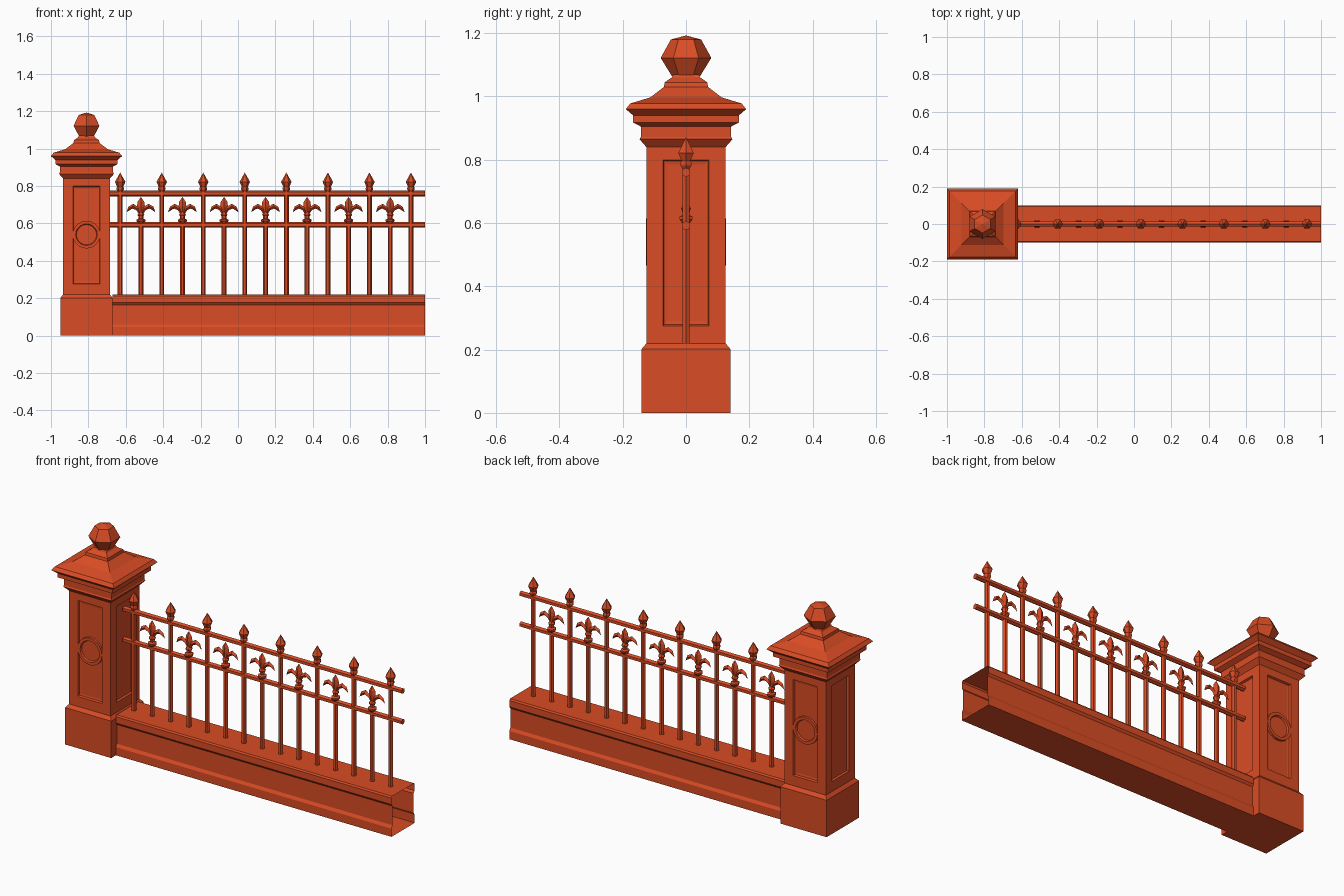
import bpy
import bmesh
from math import cos, sin, pi, sqrt
from mathutils import Matrix, Vector

cube = bpy.data.objects.get("Cube")
if cube:
    bpy.data.objects.remove(cube, do_unlink=True)

# Single painted colour
COLOUR = (0.70, 0.072, 0.018, 1)
paint = bpy.data.materials.new("brick red")
paint.use_nodes = True
paint.diffuse_color = COLOUR
paint.node_tree.nodes["Principled BSDF"].inputs["Base Color"].default_value = COLOUR

PILLAR_X = -0.81


def finish(name, bm):
    """Clean the mesh and turn it into a flat-shaded object."""
    bmesh.ops.remove_doubles(bm, verts=bm.verts, dist=1e-5)
    bmesh.ops.recalc_face_normals(bm, faces=bm.faces)
    mesh = bpy.data.meshes.new(name)
    bm.to_mesh(mesh)
    bm.free()
    mesh.materials.append(paint)
    obj = bpy.data.objects.new(name, mesh)
    bpy.context.collection.objects.link(obj)
    return obj


def loft(bm, rings, caps=True):
    """Skin a list of equal-length point loops."""
    loops = [[bm.verts.new(p) for p in ring] for ring in rings]
    n = len(loops[0])
    for a, b in zip(loops, loops[1:]):
        for i in range(n):
            j = (i + 1) % n
            bm.faces.new((a[i], a[j], b[j], b[i]))
    if caps:
        bm.faces.new(loops[0])
        bm.faces.new(loops[-1])


def lathe(bm, profile, sides, x=0, start=0, matrix=None, caps=True):
    """Revolve (radius, height) pairs with a given number of sides."""
    matrix = matrix or Matrix.Translation((x, 0, 0))
    angles = [start + 2 * pi * i / sides for i in range(sides)]
    loft(bm, [[matrix @ Vector((r * cos(a), r * sin(a), z)) for a in angles]
              for r, z in profile], caps)


def square_tower(name, profile):
    bm = bmesh.new()
    lathe(bm, [(r * sqrt(2), z) for r, z in profile], 4, PILLAR_X, pi / 4)
    return finish(name, bm)


# Pillar base and moulded cap
square_tower("pillar_base", [(0.14, 0), (0.14, 0.202), (0.125, 0.22)])
square_tower("pillar_cap", [
    (0.125, 0.84), (0.147, 0.865), (0.143, 0.872), (0.143, 0.905), (0.167, 0.918),
    (0.167, 0.94), (0.19, 0.96), (0.176, 0.978), (0.113, 0.997), (0.07, 1.03),
    (0.067, 1.045), (0.045, 1.06), (0.04, 1.07)])

# Pillar shaft with a recessed panel on each side
bm = bmesh.new()
for k in range(4):
    turn = Matrix.Translation((PILLAR_X, 0, 0)) @ Matrix.Rotation(k * pi / 2, 4, 'Z')
    frames = [(0.125, 0.22, 0.845, 0), (0.073, 0.275, 0.80, 0),
              (0.069, 0.279, 0.796, 0.01), (0.058, 0.29, 0.785, 0.012)]
    rings = [[turn @ Vector((sx * w, d - 0.125, z)) for sx, z in
              ((-1, low), (1, low), (1, high), (-1, high))]
             for w, low, high, d in frames]
    loft(bm, rings, caps=False)
    bm.faces.new([bm.verts.new(p) for p in rings[-1]])
finish("pillar_shaft", bm)

# Round medallions on the front and back panels
for name, side in (("front_medallion", -1), ("back_medallion", 1)):
    bm = bmesh.new()
    place = Matrix.Translation((PILLAR_X, side * 0.11, 0.54)) @ Matrix.Rotation(-side * pi / 2, 4, 'X')
    lathe(bm, [(0.074, 0), (0.074, 0.016), (0.058, 0.016), (0.054, 0.007)], 20, matrix=place)
    finish(name, bm)

# Faceted ball finial
bm = bmesh.new()
lathe(bm, [(0.045, 1.065), (0.08, 1.122), (0.048, 1.18), (0, 1.193)], 6, PILLAR_X, pi / 2, caps=False)
finish("ball_finial", bm)

# Low wall: hollow moulded section, open at the end
half = [(0.1, 0), (0.1, 0.045), (0.091, 0.06), (0.091, 0.165), (0.1, 0.177), (0.1, 0.212), (0.094, 0.22)]
section = half + [(-y, z) for y, z in reversed(half)]
bm = bmesh.new()
loft(bm, [[(x, y, z) for y, z in section] for x in (-0.67, 1)], caps=False)
finish("low_wall", bm)

# Horizontal rails
for name, z in (("upper_rail", 0.76), ("lower_rail", 0.592)):
    bm = bmesh.new()
    lathe(bm, [(0.015, -0.69), (0.015, 1)], 6,
          matrix=Matrix.Translation((0, 0, z)) @ Matrix.Rotation(pi / 2, 4, 'Y'))
    finish(name, bm)


def leaf(bm, x, stations):
    """Pointed leaf with a diamond section, from (x, z, half width) stations."""
    rings = []
    for i, (px, pz, w) in enumerate(stations):
        a = stations[max(i - 1, 0)]
        b = stations[min(i + 1, len(stations) - 1)]
        along = Vector((b[0] - a[0], 0, b[1] - a[1])).normalized()
        across = Vector((-along.z, 0, along.x)) * w
        depth = Vector((0, min(w, 0.011), 0))
        mid = Vector((x + px, 0, pz))
        rings.append([mid + across, mid + depth, mid - across, mid - depth])
    loft(bm, rings, caps=False)


SPACING = 0.2221
FIRST = -0.63
side_leaf = [(0.004, 0.65, 0.006), (0.018, 0.678, 0.010), (0.042, 0.692, 0.013),
             (0.06, 0.683, 0.010), (0.077, 0.66, 0)]

for i in range(8):
    # Tall post with a spear head
    x = FIRST + i * SPACING
    bm = bmesh.new()
    lathe(bm, [(0.013, 0.22), (0.013, 0.78)], 6, x)
    finish(f"tall_post_{i + 1}", bm)
    bm = bmesh.new()
    lathe(bm, [(0.012, 0.77), (0.02, 0.782), (0.02, 0.79), (0.016, 0.796),
               (0.028, 0.822), (0, 0.872)], 6, x, caps=False)
    finish(f"spear_head_{i + 1}", bm)

    # Short post with a three-leaf ornament
    if i < 7:
        x += SPACING / 2
        bm = bmesh.new()
        lathe(bm, [(0.013, 0.22), (0.013, 0.605)], 6, x)
        finish(f"short_post_{i + 1}", bm)
        bm = bmesh.new()
        lathe(bm, [(0.014, 0.6), (0.024, 0.612), (0.024, 0.62), (0.013, 0.626), (0.014, 0.64),
                   (0.019, 0.646), (0.01, 0.66)], 6, x)
        leaf(bm, x, [(0, 0.645, 0.008), (0, 0.69, 0.021), (0, 0.715, 0.018), (0, 0.742, 0)])
        for s in (-1, 1):
            leaf(bm, x, [(s * px, pz, w) for px, pz, w in side_leaf])
        finish(f"leaf_ornament_{i + 1}", bm)
